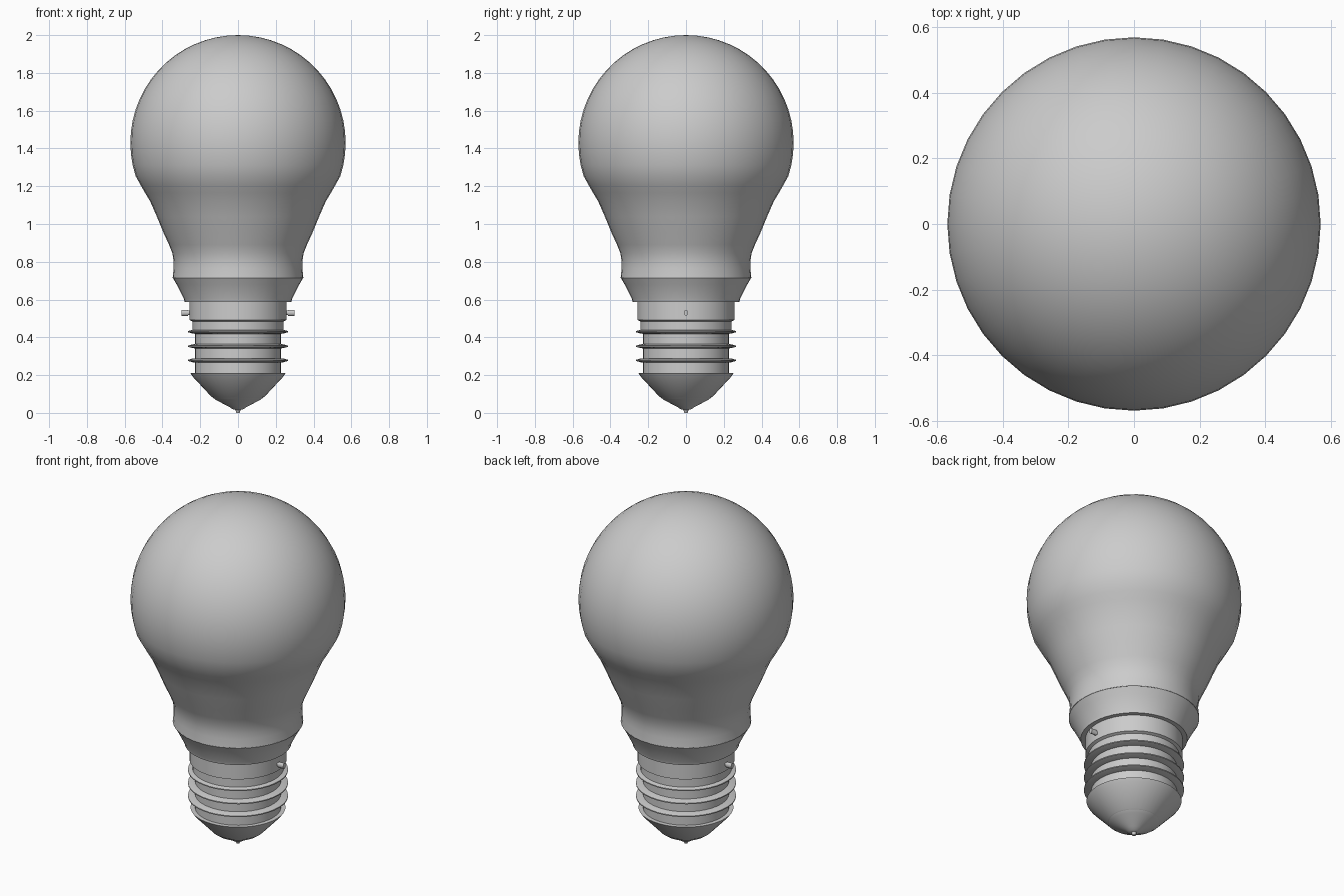
import bpy, bmesh, math
from mathutils import Matrix

if "Cube" in bpy.data.objects:
    bpy.data.objects.remove(bpy.data.objects["Cube"])

SIDES = 40


def finish(name, bm, angle=30):
    bmesh.ops.remove_doubles(bm, verts=bm.verts, dist=1e-5)
    bmesh.ops.recalc_face_normals(bm, faces=bm.faces)
    mesh = bpy.data.meshes.new(name)
    bm.to_mesh(mesh)
    bm.free()
    ob = bpy.data.objects.new(name, mesh)
    bpy.context.collection.objects.link(ob)
    bpy.ops.object.select_all(action='DESELECT')
    ob.select_set(True)
    bpy.context.view_layer.objects.active = ob
    bpy.ops.object.shade_smooth_by_angle(angle=math.radians(angle))
    return ob


def lathe(name, profile, angle=30):
    """Revolve (radius, z) points about the z axis."""
    bm = bmesh.new()
    verts = [bm.verts.new((r, 0, z)) for r, z in profile]
    edges = [bm.edges.new(p) for p in zip(verts, verts[1:])]
    bmesh.ops.spin(bm, geom=verts + edges, cent=(0, 0, 0), axis=(0, 0, 1),
                   angle=2 * math.pi, steps=SIDES, use_duplicate=False)
    return finish(name, bm, angle)


# Glass globe: spherical crown flowing into a waisted neck
R, CZ = 0.57, 1.43
crown = [(R * math.sin(math.radians(a)), CZ + R * math.cos(math.radians(a)))
         for a in range(0, 109, 6)]
neck = [(0.515, 1.205), (0.492, 1.165), (0.465, 1.12), (0.43, 1.04),
        (0.395, 0.955), (0.365, 0.89), (0.347, 0.845), (0.341, 0.80),
        (0.341, 0.765), (0.346, 0.715)]
lathe("glass_globe", crown + neck + [(0, 0.715)])

# Tapered collar under the glass
lathe("collar", [(0, 0.717), (0.346, 0.717), (0.325, 0.68), (0.287, 0.605),
                 (0.283, 0.588), (0, 0.588)])

# Metal cap with its upper band and stepped shoulder
lathe("cap_body", [(0, 0.59), (0.258, 0.59), (0.258, 0.492), (0.242, 0.485),
                   (0.242, 0.435), (0.228, 0.425), (0.228, 0.205), (0, 0.205)])

# Raised thread ridges
for i, z in enumerate((0.43, 0.353, 0.278)):
    lathe(f"thread_ridge_{i + 1}",
          [(0.22, z + 0.012), (0.24, z + 0.010), (0.265, z + 0.003),
           (0.265, z - 0.003), (0.24, z - 0.010), (0.22, z - 0.012)])

# Insulating cone at the bottom
lathe("insulator", [(0, 0.21), (0.252, 0.21), (0.24, 0.192), (0.14, 0.085),
                    (0.12, 0.075), (0, 0.075)])

# Contact disc and solder tip
lathe("contact", [(0, 0.085), (0.135, 0.083), (0.12, 0.07), (0.045, 0.031),
                  (0.03, 0.02), (0.014, 0.016), (0.008, 0), (0, 0)])

# Side pins with a thicker head, one on each side
for side, label in ((1, "right"), (-1, "left")):
    bm = bmesh.new()
    for radius, x0, x1 in ((0.011, 0.25, 0.27), (0.016, 0.264, 0.30)):
        bmesh.ops.create_cone(
            bm, cap_ends=True, segments=16, radius1=radius, radius2=radius,
            depth=x1 - x0,
            matrix=Matrix.Translation((side * (x0 + x1) / 2, 0, 0.53))
            @ Matrix.Rotation(math.pi / 2, 4, 'Y') @ Matrix.Diagonal((1, 0.7, 1, 1)))
    finish(f"{label}_pin", bm)
